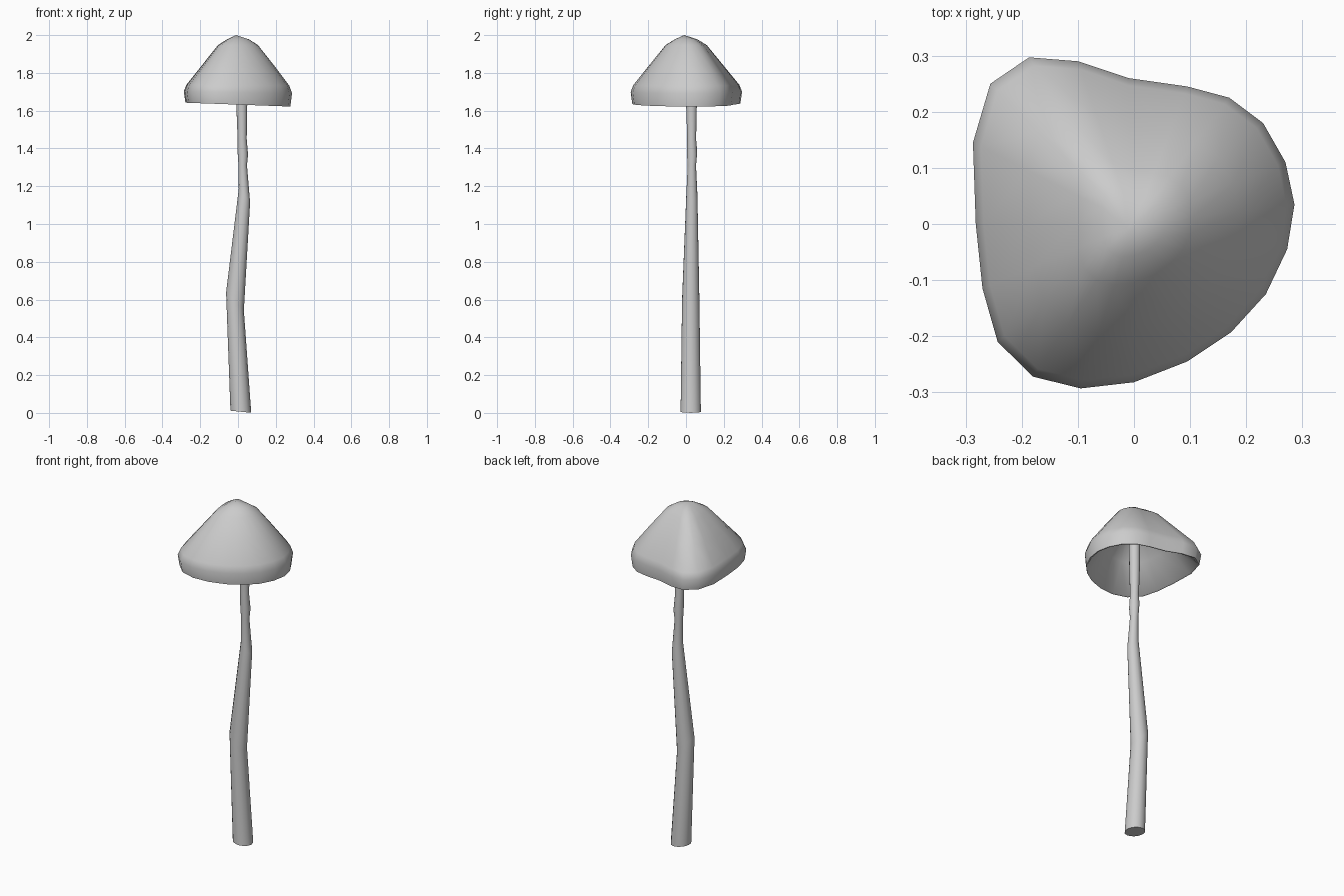
import bpy, bmesh, math

if "Cube" in bpy.data.objects:
    bpy.data.objects.remove(bpy.data.objects["Cube"])


def finish(name, bm, angle):
    bmesh.ops.recalc_face_normals(bm, faces=bm.faces)
    mesh = bpy.data.meshes.new(name)
    bm.to_mesh(mesh)
    bm.free()
    obj = bpy.data.objects.new(name, mesh)
    bpy.context.collection.objects.link(obj)
    bpy.ops.object.select_all(action='DESELECT')
    obj.select_set(True)
    bpy.context.view_layer.objects.active = obj
    bpy.ops.object.shade_smooth_by_angle(angle=math.radians(angle))
    return obj


def bridge(bm, a, b):
    n = len(a)
    for i in range(n):
        j = (i + 1) % n
        bm.faces.new((a[i], a[j], b[j], b[i]))


def fan(bm, ring, tip):
    for i in range(len(ring)):
        bm.faces.new((ring[i], ring[(i + 1) % len(ring)], tip))


# Cap: irregular three-lobed outline scaled through a bell profile, hollow below
outline = [(.286, .035), (.27, .11), (.23, .18), (.17, .225), (.095, .245),
           (-.01, .26), (-.10, .29), (-.187, .297), (-.256, .25), (-.287, .145),
           (-.282, 0), (-.27, -.115), (-.243, -.21), (-.18, -.272), (-.095, -.293),
           (0, -.282), (.095, -.245), (.173, -.193), (.235, -.125), (.273, -.045)]
# scale, height, rim droop weight
profile = [(.20, 1.978, 0), (.37, 1.947, 0), (.66, 1.842, 0), (.95, 1.735, .3),
           (1.0, 1.697, .5), (.97, 1.632, 1), (.94, 1.634, 1),
           (.60, 1.775, .3), (.18, 1.90, 0)]
bm = bmesh.new()
rings = []
for s, z, droop in profile:
    rings.append([bm.verts.new((x * s, y * s, z - droop * .01 * x / .28))
                  for x, y in outline])
for a, b in zip(rings, rings[1:]):
    bridge(bm, a, b)
fan(bm, rings[0], bm.verts.new((-.01, -.01, 2.0)))
fan(bm, rings[-1], bm.verts.new((0, 0, 1.92)))
finish("cap", bm, 70)

# Stem: tapering crooked tube with tilted sections
# centre x, centre y, height, radius, tilt
sections = [(.015, .025, .006, .055, -.1), (-.016, .025, .59, .047, -1.0),
            (.034, .031, 1.15, .030, -1.2), (.025, .031, 1.31, .0225, 0),
            (.025, .032, 1.38, .028, -.5), (.022, .030, 1.45, .024, 0),
            (.020, .029, 1.63, .029, 0), (.018, .025, 1.88, .030, 0)]
SIDES = 14
bm = bmesh.new()
rings = []
for cx, cy, z, r, tilt in sections:
    ring = []
    for i in range(SIDES):
        a = 2 * math.pi * i / SIDES
        dx = r * math.cos(a)
        ring.append(bm.verts.new((cx + dx, cy + r * math.sin(a), z + dx * tilt)))
    rings.append(ring)
for a, b in zip(rings, rings[1:]):
    bridge(bm, a, b)
bm.faces.new(rings[0])
bm.faces.new(rings[-1])
finish("stem", bm, 45)
